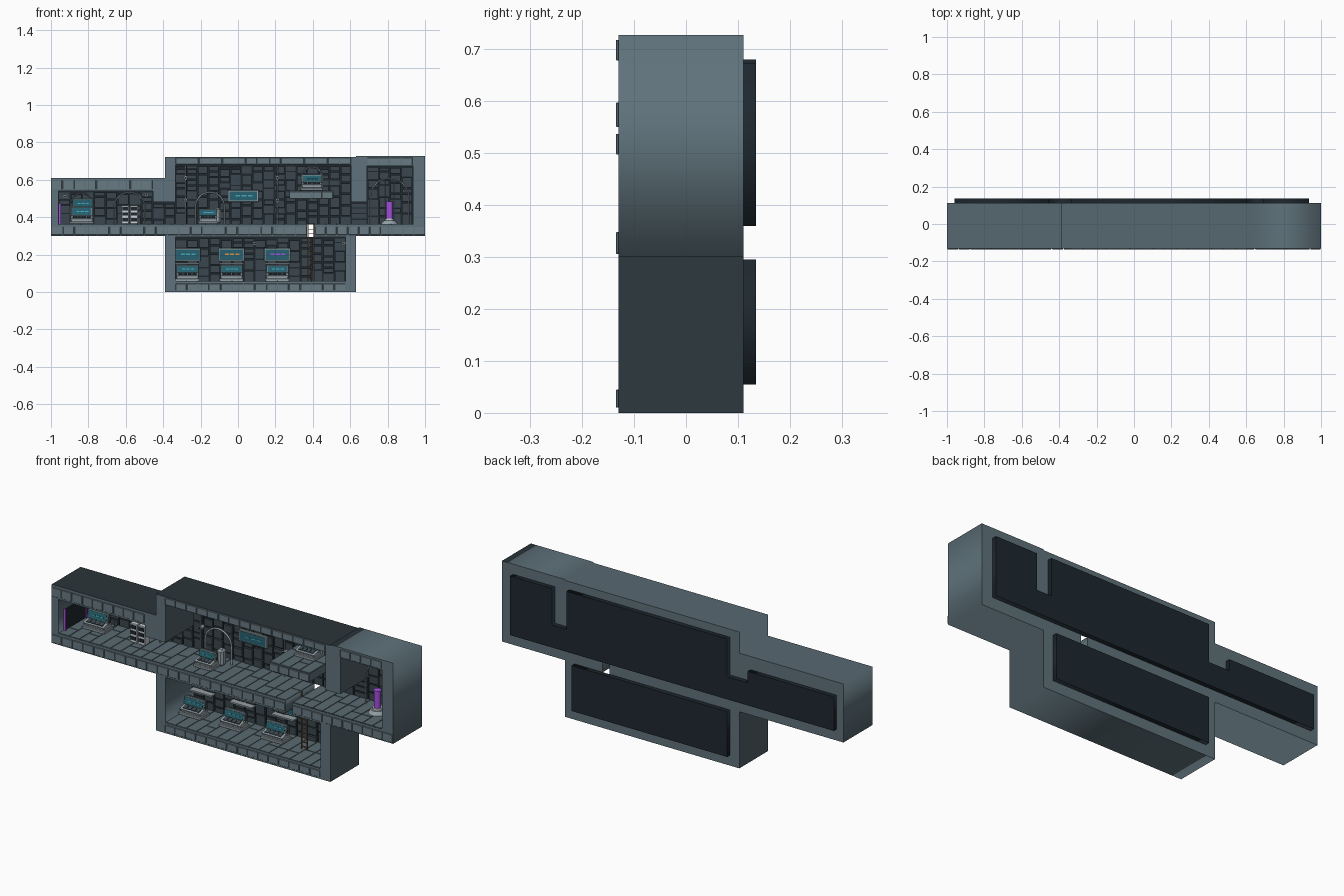
import bpy, bmesh, math, random
from mathutils import Matrix, Vector

if "Cube" in bpy.data.objects:
    bpy.data.objects.remove(bpy.data.objects["Cube"])
random.seed(4)

MATS = {}
for n, c in dict(hull=(.115, .17, .2), trim=(.14, .195, .225), floor=(.1, .145, .165),
                 dark=(.013, .021, .028), wall=(.042, .062, .075), light=(.3, .36, .39),
                 white=(.6, .65, .68), teal=(.02, .12, .16), cyan=(.06, .4, .48),
                 orange=(.7, .3, .06), brown=(.22, .12, .06), purple=(.38, .08, .75)).items():
    MATS[n] = bpy.data.materials.new(n)
    MATS[n].diffuse_color = (*c, 1)


def add(name, bm, mat):
    bmesh.ops.recalc_face_normals(bm, faces=bm.faces)
    me = bpy.data.meshes.new(name)
    bm.to_mesh(me)
    bm.free()
    me.materials.append(MATS[mat])
    ob = bpy.data.objects.new(name, me)
    bpy.context.collection.objects.link(ob)
    return ob


def boxes(name, spans, mat, tilt=0, bevel=0):
    """One object from boxes given as (x0, x1, y0, y1, z0, z1)."""
    bm = bmesh.new()
    for x0, x1, y0, y1, z0, z1 in spans:
        m = (Matrix.Translation(((x0 + x1) / 2, (y0 + y1) / 2, (z0 + z1) / 2))
             @ Matrix.Rotation(tilt, 4, 'X') @ Matrix.Diagonal((x1 - x0, y1 - y0, z1 - z0, 1)))
        bmesh.ops.create_cube(bm, size=1, matrix=m)
    ob = add(name, bm, mat)
    if bevel:
        mod = ob.modifiers.new("bevel", 'BEVEL')
        mod.width, mod.segments = bevel, 1
    return ob


def curve(name, paths, mat, cyclic, **kw):
    cu = bpy.data.curves.new(name, 'CURVE')
    for k, v in kw.items():
        setattr(cu, k, v)
    for p in paths:
        s = cu.splines.new('POLY')
        s.points.add(len(p) - 1)
        for pt, co in zip(s.points, p):
            pt.co = (*co, 1) if len(co) == 3 else (*co, 0, 1)
        s.use_cyclic_u = cyclic
    tmp = bpy.data.objects.new(name + "_path", cu)
    bpy.context.collection.objects.link(tmp)
    dg = bpy.context.evaluated_depsgraph_get()
    me = bpy.data.meshes.new_from_object(tmp.evaluated_get(dg))
    bpy.data.objects.remove(tmp)
    me.materials.clear()
    me.materials.append(MATS[mat])
    ob = bpy.data.objects.new(name, me)
    bpy.context.collection.objects.link(ob)
    return ob


def plate(name, loops, y0, y1, mat):
    """Front-view outline (with holes) extruded along y."""
    ob = curve(name, loops, mat, True, dimensions='2D', fill_mode='BOTH', extrude=(y1 - y0) / 2)
    ob.data.transform(Matrix.Translation((0, (y0 + y1) / 2, 0)) @ Matrix.Rotation(math.pi / 2, 4, 'X'))


def tube(name, pts, r, mat):
    ob = curve(name, [pts], mat, False, dimensions='3D', bevel_depth=r, bevel_resolution=1, use_fill_caps=True)
    ob.data.shade_smooth()


def arch(name, x, y, z, w, h, r=.004):
    a = [(x + w / 2 * math.cos(t), y, z + h - w / 2 + w / 2 * math.sin(t))
         for t in (i * math.pi / 14 for i in range(15))]
    tube(name, [(x + w / 2, y, z)] + a + [(x - w / 2, y, z)], r, 'light')


def cyl(name, p, r, d, mat, n=16, axis='Z', r2=None):
    bm = bmesh.new()
    rot = Matrix.Rotation(math.pi / 2, 4, 'X') if axis == 'Y' else Matrix()
    bmesh.ops.create_cone(bm, cap_ends=True, segments=n, radius1=r, radius2=r if r2 is None else r2,
                          depth=d, matrix=Matrix.Translation(p) @ rot)
    add(name, bm, mat)


def split(a, b, step, gap=.004):
    n = max(1, round((b - a) / step))
    w = (b - a) / n
    return [(a + i * w + gap / 2, a + (i + 1) * w - gap / 2) for i in range(n)]


# Hull: stepped outline with the connected rooms and the hatch cut through
outer = [(-1, .3), (-.39, .3), (-.39, 0), (.632, 0), (.632, .3), (1, .3), (1, .727), (.632, .727),
         (.632, .722), (-.39, .722), (-.39, .61), (-1, .61)]
upper = [(.935, .36), (.935, .673), (.69, .673), (.69, .48), (.605, .48), (.605, .68), (-.335, .68),
         (-.335, .48), (-.455, .48), (-.455, .54), (-.96, .54), (-.96, .36)]
lower = [(.575, .295), (.575, .055), (-.335, .055), (-.335, .295)]
plate("hull", [outer, upper + [(.37, .36), (.37, .295)] + lower[::-1] + [(.41, .295), (.41, .36)]],
      -.13, .111, 'hull')
plate("upper_back_panel", [upper], .111, .135, 'dark')
plate("lower_back_panel", [lower], .111, .135, 'dark')
boxes("mezzanine", [(.275, .51, -.13, .111, .497, .54)], 'hull')

# Front trim tiles
for n, a, b, z0, z1 in [("roof_main", -.335, .605, .682, .718), ("roof_right", .69, .935, .678, .718),
                        ("roof_left", -1, -.455, .55, .597), ("mezzanine_edge", .275, .51, .497, .537),
                        ("deck_left", -1, .37, .306, .348), ("deck_right", .41, 1, .306, .348),
                        ("base", -.335, .575, .01, .045)]:
    boxes(n + "_trim", [(p, q, -.135, -.129, z0, z1) for p, q in split(a, b, .062)], 'trim', bevel=.0015)

# Floor planks, alternately split in length
for n, a, b, z in [("left", -.96, .37, .36), ("right", .41, .935, .36), ("lower", -.335, .575, .055),
                   ("mezzanine", .275, .51, .54)]:
    sp = []
    for p, q in split(a, b, .06):
        c = random.choice((-.05, .0, .05))
        sp += [(p, q, -.128, c - .002, z - .001, z + .003), (p, q, c + .002, .109, z - .001, z + .003)]
    boxes(n + "_floor_planks", sp, 'floor')

# Back wall panels with uneven rows
for n, a, b, z0, z1 in [("left", -.96, -.455, .36, .54), ("left_pass", -.455, -.335, .36, .48),
                        ("main", -.335, .605, .36, .68), ("right_pass", .605, .69, .36, .48),
                        ("right", .69, .935, .36, .673), ("lower", -.335, .575, .055, .295)]:
    sp = []
    for p, q in split(a, b, .06, .008):
        z = z0 + .003
        while z < z1 - .015:
            t = min(z + random.choice((.03, .045, .06)), z1 - .002)
            d = random.choice((.099, .102, .105))
            sp.append((p, q, d, .112, z, t - .007))
            z = t
    boxes(n + "_wall_panels", sp, 'wall')


def screen(name, x, y, z, w, h, tilt=0, mark='cyan'):
    boxes(name + "_frame", [(x - w / 2, x + w / 2, y, y + .014, z, z + h)], 'light', tilt, .002)
    boxes(name + "_glass", [(x - w * .45, x + w * .45, y - .002, y + .005, z + h * .1, z + h * .9)], 'teal', tilt)
    boxes(name + "_marks", [(x - w * .25 + i * w * .2, x - w * .1 + i * w * .2, y - .004, y,
                             z + h * .47, z + h * .57) for i in range(3)], mark, tilt)


def console(name, x, y, z, w, h):
    """Stepped base, sloping desk and tilted display."""
    boxes(name + "_base", [(x - w / 2, x + w / 2, y - .04, y + .04, z, z + .014),
                           (x - w * .44, x + w * .44, y - .03, y + .035, z + .013, z + .032)], 'light', bevel=.002)
    boxes(name + "_desk", [(x - w * .46, x + w * .46, y - .038, y + .01, z + .03, z + .038)], 'light', .3)
    boxes(name + "_keys", [(p, q, y - .03, y - .004, z + .035, z + .041)
                           for p, q in split(x - w * .38, x + w * .38, .022)], 'wall', .3)
    boxes(name + "_body", [(x - w * .42, x + w * .42, y + .012, y + .035, z + .03, z + h * .92)], 'wall', bevel=.003)
    screen(name + "_display", x, y - .002, z + .042, w * .9, h - .042, -.2)


# Lower room: three workstations with wall displays above, ladder
for i, (x, m) in enumerate(((-.27, 'cyan'), (-.035, 'orange'), (.21, 'purple'))):
    console(f"workstation_{i}", x, .02, .058, .13, .085)
    screen(f"wall_display_{i}", x, .088, .165, .14, .07, 0, m)
    boxes(f"display_shelf_{i}", [(x - .065, x + .065, .07, .105, .147, .155)], 'light')
boxes("ladder", [(x, x + .004, -.004, .004, .055, .362) for x in (.372, .404)]
      + [(.372, .408, -.003, .003, z, z + .004) for z in (.07 + .024 * i for i in range(12))], 'brown')

# Left room: big console, twin cabinets under an arch, glowing door
console("left_console", -.835, .02, .363, .13, .09)
screen("left_console_upper", -.83, .055, .445, .11, .055)
boxes("left_console_mast", [(-.85, -.81, .06, .08, .363, .46)], 'wall')
arch("left_console_arch", -.835, .075, .363, .12, .165, .003)
for i, x in enumerate((-.603, -.556)):
    boxes(f"cabinet_{i}", [(x - .021, x + .021, -.015, .025, .363, .463)], 'white', bevel=.003)
    boxes(f"cabinet_{i}_slots", [(x - .015, x + .015, -.018, 0, z, z + .018) for z in (.378, .408, .437)], 'dark')
arch("cabinet_arch", -.58, .06, .363, .165, .17)
boxes("door_leaf", [(-.961, -.953, -.085, .09, .36, .47)], 'dark')
boxes("door_glow", [(-.958, -.947, y, y + .008, .36, .475) for y in (-.09, .086)], 'purple')

# Main room: console with side unit and arch, wall board, pipes
console("main_console", -.16, -.03, .363, .105, .08)
boxes("side_unit", [(-.13, -.092, .0, .04, .363, .45)], 'light', bevel=.01)
arch("main_arch", -.15, .05, .363, .155, .17, .005)
screen("main_board", .028, .085, .482, .165, .062)
console("mezzanine_console", .395, .03, .543, .12, .085)
boxes("mezzanine_side_unit", [(.435, .455, .05, .08, .543, .635)], 'light', bevel=.005)
arch("mezzanine_arch", .395, .075, .543, .11, .125)
for i, x in enumerate((-.28, .21)):
    tube(f"wall_pipe_{i}", [(x, .09, .363), (x, .09, .68)], .004, 'light')
for i, (x, z) in enumerate([(-.28, .61), (-.28, .49), (.21, .61), (.21, .49), (.09, .26), (.565, .26),
                            (-.49, .52), (-.925, .51)]):
    cyl(f"wall_lamp_{i}", (x, .092, z), .011, .026, 'light', 12, 'Y')
    cyl(f"wall_lamp_core_{i}", (x, .079, z), .006, .006, 'dark', 12, 'Y')

# Right room: capsule on a stand between rods, tall arch
cyl("capsule_stand", (.81, .01, .372), .045, .018, 'light', 20, r2=.032)
cyl("capsule_collar", (.81, .01, .386), .024, .012, 'white')
cyl("capsule", (.81, .01, .433), .018, .085, 'purple')
cyl("capsule_cap", (.81, .01, .479), .02, .008, 'purple')
for i, x in enumerate((.785, .835)):
    tube(f"capsule_rod_{i}", [(x, .05, .363), (x, .05, .605)], .003, 'light')
arch("capsule_arch", .81, .06, .363, .205, .245)

for m in bpy.data.materials:
    if m.users and not m.is_grease_pencil:
        m.use_nodes = True
        m.node_tree.nodes["Principled BSDF"].inputs["Base Color"].default_value = m.diffuse_color
